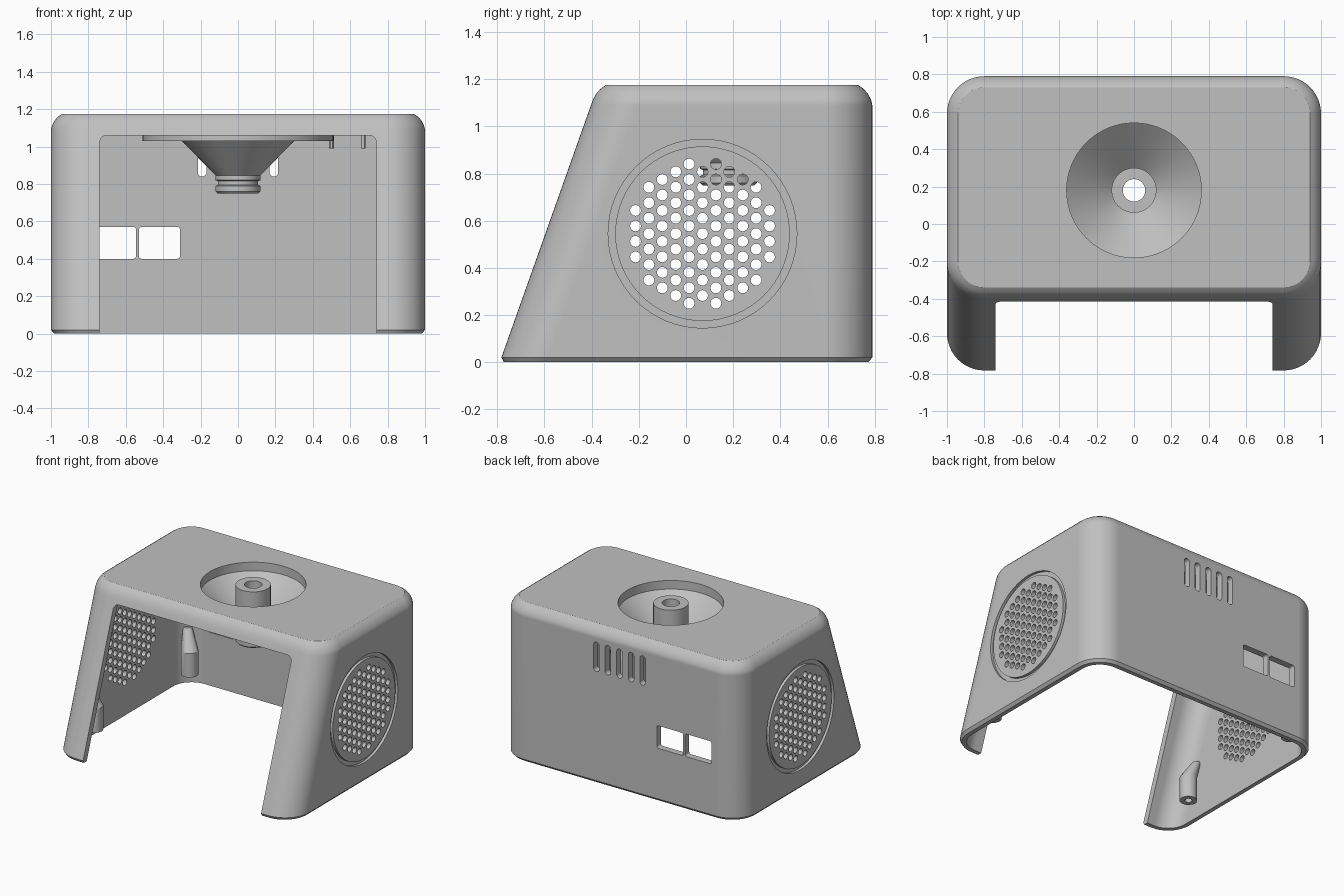
import bpy, bmesh, math
from mathutils import Vector

cube = bpy.data.objects.get("Cube")
if cube:
    bpy.data.objects.remove(cube, do_unlink=True)

grey = bpy.data.materials.new("plain grey plastic")
grey.use_nodes = True
GREY = (0.53, 0.53, 0.53, 1)
grey.diffuse_color = GREY
grey.node_tree.nodes["Principled BSDF"].inputs["Base Color"].default_value = GREY


# --- helpers ---
def rounded_rect(u0, u1, v0, v1, r, n=8):
    pts = []
    for k, (cu, cv) in enumerate([(u1 - r, v1 - r), (u0 + r, v1 - r),
                                  (u0 + r, v0 + r), (u1 - r, v0 + r)]):
        for i in range(n + 1):
            a = math.pi / 2 * (k + i / n)
            pts.append((cu + r * math.cos(a), cv + r * math.sin(a)))
    return pts


def circle(cu, cv, r, n):
    return [(cu + r * math.cos(math.tau * i / n), cv + r * math.sin(math.tau * i / n))
            for i in range(n)]


def place(pts, axis, t):
    order = {"x": lambda u, v: (t, u, v), "y": lambda u, v: (u, t, v),
             "z": lambda u, v: (u, v, t)}[axis]
    return [Vector(order(u, v)) for u, v in pts]


def loft(bm, rings, closed=False):
    rows = [[bm.verts.new(p) for p in ring] for ring in rings]
    n = len(rows[0])
    pairs = list(zip(rows, rows[1:])) + ([(rows[-1], rows[0])] if closed else [])
    for a, b in pairs:
        for i in range(n):
            j = (i + 1) % n
            bm.faces.new((a[i], a[j], b[j], b[i]))
    if not closed:
        bm.faces.new(rows[0])
        bm.faces.new(rows[-1])


def prism(bm, pts, axis, a, b):
    loft(bm, [place(pts, axis, a), place(pts, axis, b)])


def finish(bm, name):
    bmesh.ops.recalc_face_normals(bm, faces=bm.faces[:])
    mesh = bpy.data.meshes.new(name)
    bm.to_mesh(mesh)
    bm.free()
    mesh.materials.append(grey)
    obj = bpy.data.objects.new(name, mesh)
    bpy.context.scene.collection.objects.link(obj)
    return obj


def activate(obj):
    bpy.ops.object.select_all(action="DESELECT")
    obj.select_set(True)
    bpy.context.view_layer.objects.active = obj


def smooth(obj):
    activate(obj)
    bpy.ops.object.shade_smooth_by_angle(angle=math.radians(30))
    obj.modifiers.new("even_normals", "WEIGHTED_NORMAL").keep_sharp = True


def cut(obj, cutter):
    cutter.hide_render = True
    mod = obj.modifiers.new("cut", "BOOLEAN")
    mod.operation, mod.solver, mod.object = "DIFFERENCE", "EXACT", cutter
    activate(obj)
    bpy.ops.object.modifier_apply(modifier=mod.name)
    bpy.data.objects.remove(cutter, do_unlink=True)


def body_ring(z, inset, radius):
    front = -0.79 + 0.355 * min(z, 1.1)
    return place(rounded_rect(-1 + inset, 1 - inset, front + inset, 0.79 - inset, radius, 12),
                 "z", z)


# --- outer shell with rounded top edge and small bottom chamfer ---
bm = bmesh.new()
loft(bm, [body_ring(z, i, 0.2 - i) for z, i in
          [(0, 0.018), (0.02, 0), (1.09, 0), (1.115, 0.006), (1.14, 0.02),
           (1.16, 0.038), (1.175, 0.06)]])
shell = finish(bm, "shell")

# hollow inside
bm = bmesh.new()
loft(bm, [body_ring(z, 0.05, 0.15) for z in (-0.1, 1.1)])
cut(shell, finish(bm, "cavity_cutter"))

# wide front opening
bm = bmesh.new()
prism(bm, rounded_rect(-0.74, 0.74, -0.3, 1.06, 0.04), "y", -1.2, -0.15)
cut(shell, finish(bm, "opening_cutter"))

# speaker holes, grooves, vents, ports and top basin
SPK_Y, SPK_Z, PITCH = 0.07, 0.545, 0.0656
bm = bmesh.new()
for col in range(-5, 6):
    for row in range(-6, 7):
        dy = col * PITCH * math.sqrt(0.75)
        dz = (row + 0.5 * (col % 2)) * PITCH
        if math.hypot(dy, dz) < 0.312:
            prism(bm, circle(SPK_Y + dy, SPK_Z + dz, 0.023, 16), "x", -1.1, 1.1)
for side in (-1, 1):
    loft(bm, [place(circle(SPK_Y, SPK_Z, r, 64), "x", side * x)
              for r, x in [(0.37, 0.98), (0.4, 0.98), (0.4, 1.05), (0.37, 1.05)]], closed=True)
for k in range(-2, 3):
    x = k * 0.096
    prism(bm, rounded_rect(x - 0.023, x + 0.023, 0.84, 1.06, 0.0225), "y", 0.65, 0.9)
for x in (-0.31, -0.545):
    prism(bm, rounded_rect(x - 0.22, x, 0.4, 0.57, 0.015, 4), "y", 0.65, 0.9)
HORN_Y = 0.18
prism(bm, circle(0, HORN_Y, 0.36, 64), "z", 1.0, 1.3)
cut(shell, finish(bm, "detail_cutter"))
smooth(shell)

# --- funnel with centre tube and ceiling flange ---
profile = [(0.06, 0.75), (0.06, 1.175), (0.12, 1.175), (0.12, 0.9), (0.36, 1.11),
           (0.37, 1.115), (0.51, 1.115), (0.51, 1.03), (0.3, 1.03), (0.12, 0.845),
           (0.12, 0.82), (0.108, 0.815), (0.108, 0.795), (0.12, 0.79), (0.12, 0.76),
           (0.11, 0.75)]
bm = bmesh.new()
loft(bm, [place(circle(0, HORN_Y, r, 64), "z", z) for r, z in profile], closed=True)
smooth(finish(bm, "funnel"))

# --- screw bosses leaning into the side walls ---
for side, side_name in ((-1, "right"), (1, "left")):
    for end, x, y, lean_x, lean_y in (("front", 0.87, -0.46, 0.07, 0),
                                      ("rear", 0.85, 0.64, 0.06, 0.06)):
        bm = bmesh.new()
        steps = [(0.025, 0.22, 0), (0.025, 0.1, 0), (0.06, 0.1, 0), (0.06, 0.28, 0),
                 (0.03, 0.42, 1)]
        loft(bm, [place(circle(side * (x + lean_x * s), y + lean_y * s, r, 24), "z", z)
                  for r, z, s in steps])
        smooth(finish(bm, f"{end}_{side_name}_boss"))

# --- small ceiling pegs ---
for k, x in enumerate((0.5, 0.67)):
    bm = bmesh.new()
    prism(bm, circle(x, 0.62, 0.013, 12), "z", 0.99, 1.11)
    smooth(finish(bm, f"ceiling_peg_{k + 1}"))
